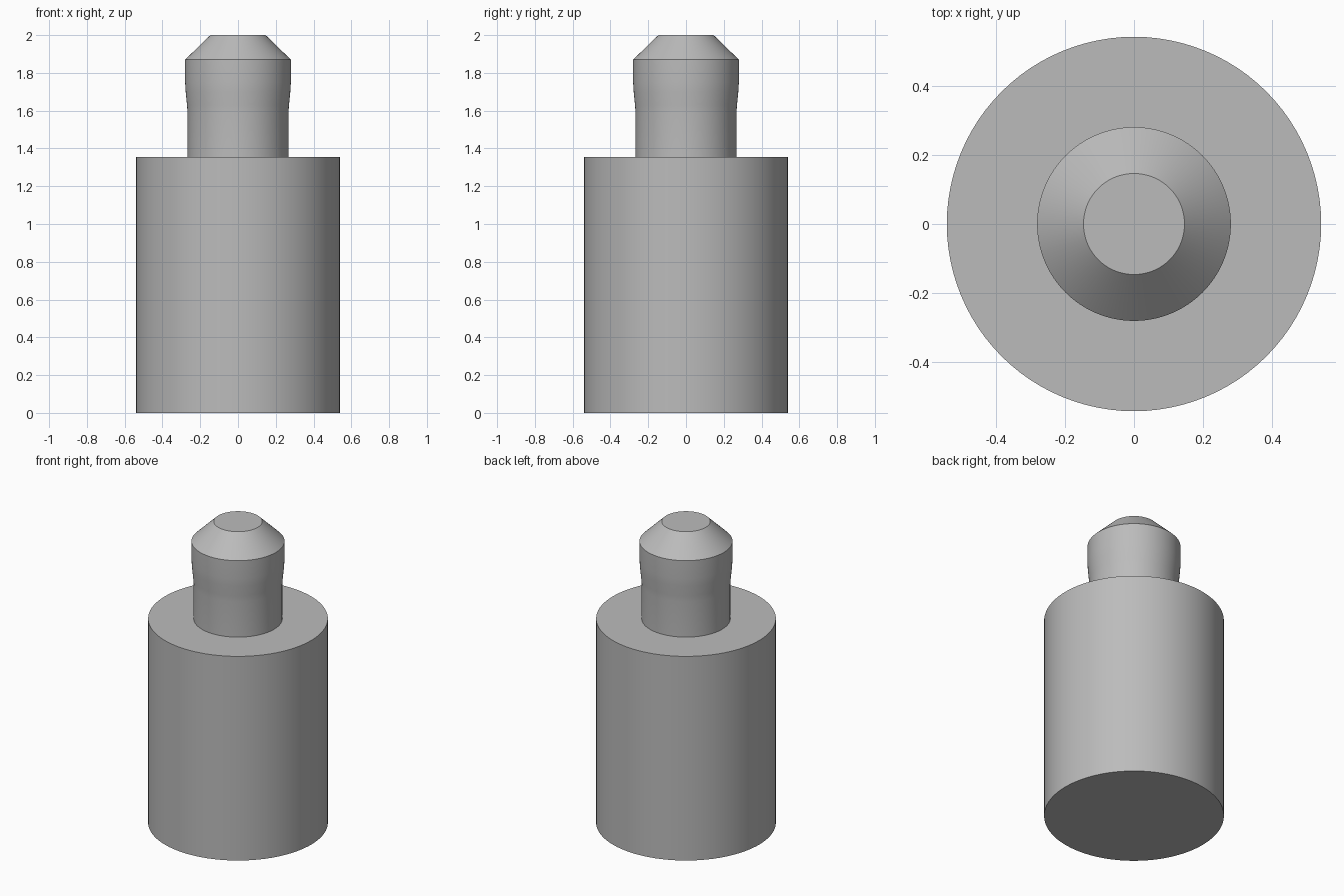
import bpy
import bmesh
import math

cube = bpy.data.objects.get("Cube")
if cube:
    bpy.data.objects.remove(cube, do_unlink=True)

# Plain grey metal
grey = bpy.data.materials.new("plain_grey")
grey.use_nodes = True
colour = (0.5, 0.5, 0.5, 1)
grey.diffuse_color = colour
grey.node_tree.nodes["Principled BSDF"].inputs["Base Color"].default_value = colour


def lathe(name, profile, sides=96):
    """Revolve (radius, height) points about z; the ends lie on the axis."""
    bm = bmesh.new()
    verts = [bm.verts.new((r, 0, z)) for r, z in profile]
    edges = [bm.edges.new(pair) for pair in zip(verts, verts[1:])]
    bmesh.ops.spin(bm, geom=verts + edges, cent=(0, 0, 0), axis=(0, 0, 1),
                   angle=math.tau, steps=sides, use_duplicate=False)
    bmesh.ops.remove_doubles(bm, verts=bm.verts, dist=0.0005)
    bmesh.ops.recalc_face_normals(bm, faces=bm.faces)
    mesh = bpy.data.meshes.new(name)
    bm.to_mesh(mesh)
    bm.free()
    mesh.materials.append(grey)
    obj = bpy.data.objects.new(name, mesh)
    bpy.context.collection.objects.link(obj)
    bpy.ops.object.select_all(action="DESELECT")
    obj.select_set(True)
    bpy.context.view_layer.objects.active = obj
    bpy.ops.object.shade_smooth_by_angle(angle=math.radians(30))
    return obj


# Wide body, narrow neck, slightly flared head and chamfered tip in one solid
lathe("stepped_pin", [
    (0, 0), (0.541, 0), (0.541, 1.356),
    (0.267, 1.356), (0.267, 1.59), (0.27, 1.63), (0.277, 1.70), (0.28, 1.75),
    (0.28, 1.87), (0.146, 2), (0, 2),
])
